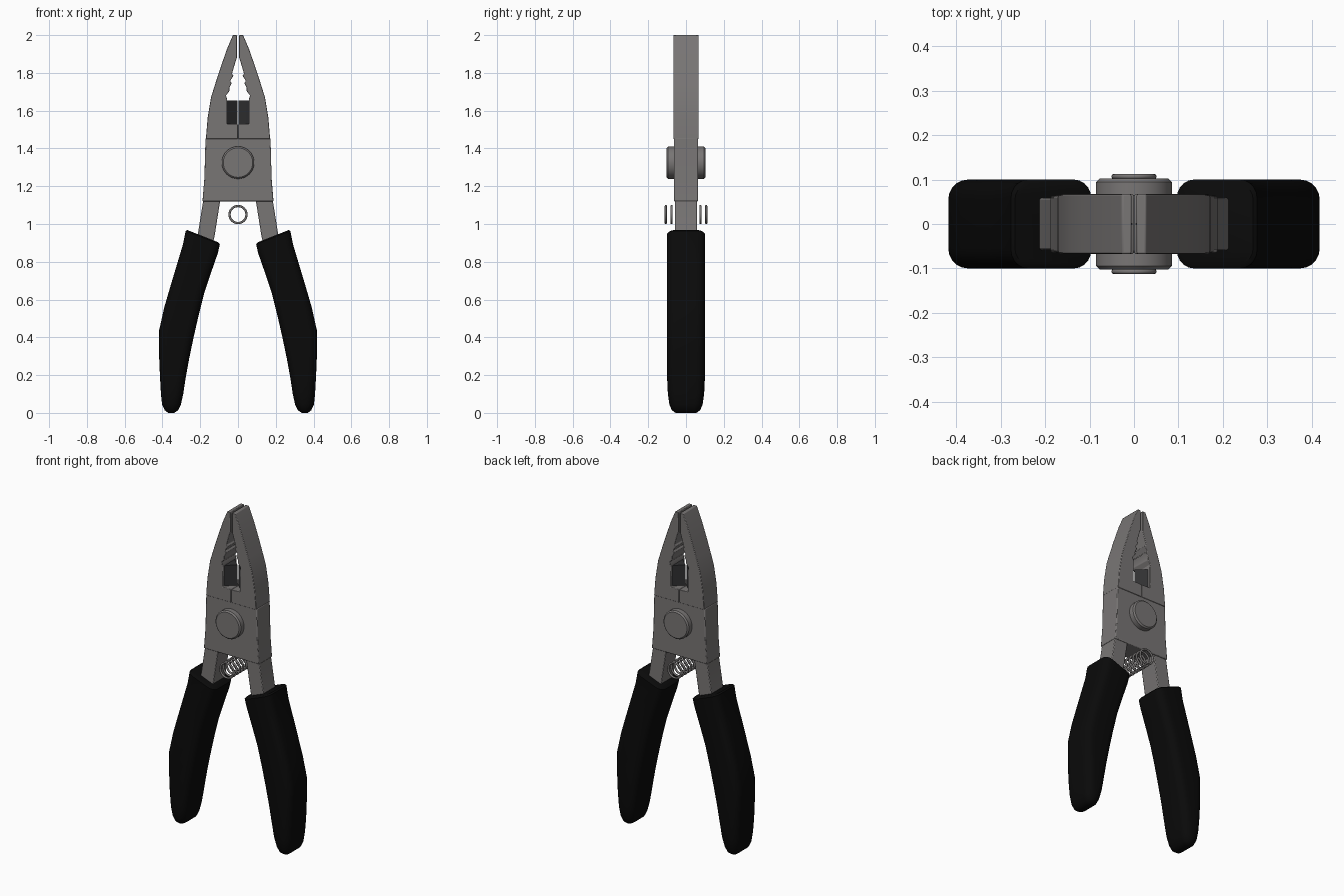
import bpy, bmesh, math
from mathutils import Vector

if "Cube" in bpy.data.objects:
    bpy.data.objects.remove(bpy.data.objects["Cube"])


def material(name, c):
    m = bpy.data.materials.new(name)
    m.diffuse_color = (*c, 1)
    m.use_nodes = True
    m.node_tree.nodes["Principled BSDF"].inputs["Base Color"].default_value = m.diffuse_color
    return m


STEEL = material("steel_grey", (0.19, 0.18, 0.178))
DARK = material("dark_steel", (0.03, 0.03, 0.032))
BLACK = material("black_rubber", (0.003, 0.003, 0.003))


def finish(name, bm, mat, angle=30):
    bmesh.ops.recalc_face_normals(bm, faces=bm.faces)
    me = bpy.data.meshes.new(name)
    bm.to_mesh(me)
    bm.free()
    ob = bpy.data.objects.new(name, me)
    bpy.context.collection.objects.link(ob)
    me.materials.append(mat)
    bpy.ops.object.select_all(action='DESELECT')
    ob.select_set(True)
    bpy.context.view_layer.objects.active = ob
    bpy.ops.object.shade_smooth_by_angle(angle=math.radians(angle))
    return ob


def plate(name, pts, half, mat, s=1, bevel=0.0):
    """Extrude an x-z outline through y; s = -1 mirrors it."""
    bm = bmesh.new()
    f = bm.faces.new([bm.verts.new((s * x, -half, z)) for x, z in pts])
    r = bmesh.ops.extrude_face_region(bm, geom=[f])
    bmesh.ops.translate(bm, vec=(0, 2 * half, 0),
                        verts=[v for v in r["geom"] if isinstance(v, bmesh.types.BMVert)])
    ob = finish(name, bm, mat)
    if bevel:
        b = ob.modifiers.new("bevel", 'BEVEL')
        b.width, b.segments = bevel, 2
        b.limit_method, b.angle_limit = 'ANGLE', math.radians(40)
    return ob


def loft(name, rings, mat, angle=40):
    """Skin a list of closed rings and cap both ends."""
    bm = bmesh.new()
    vr = [[bm.verts.new(p) for p in r] for r in rings]
    n = len(vr[0])
    for a, b in zip(vr, vr[1:]):
        for i in range(n):
            bm.faces.new((a[i], a[(i + 1) % n], b[(i + 1) % n], b[i]))
    bm.faces.new(vr[0])
    bm.faces.new(vr[-1])
    return finish(name, bm, mat, angle)


def rounded_ring(a, b, hy, rad):
    """Rounded rectangle spanning points a-b in the x-z plane and +-hy in y."""
    a, b = Vector(a), Vector(b)
    mid, w = (a + b) / 2, (b - a).length / 2
    u = (b - a).normalized()
    rad = min(rad, w * 0.95, hy * 0.95)
    out = []
    for k in range(4):
        q = math.radians(45 + 90 * k)
        cu = math.copysign(w - rad, math.cos(q))
        cy = math.copysign(hy - rad, math.sin(q))
        for j in range(6):
            t = math.radians(90 * k + 18 * j)
            p = mid + u * (cu + rad * math.cos(t))
            out.append((p.x, cy + rad * math.sin(t), p.y))
    return out


# Outlines of the right half (x, z)
JAW = [(0.006, 2.0), (0.006, 1.88), (0.013, 1.86), (0.032, 1.795), (0.024, 1.785),
       (0.042, 1.757), (0.033, 1.747), (0.046, 1.72), (0.045, 1.705), (0.064, 1.68),
       (0.057, 1.66), (0.058, 1.53), (0.001, 1.53), (0.001, 1.45), (0.17, 1.45),
       (0.161, 1.56), (0.143, 1.67), (0.118, 1.75), (0.092, 1.83), (0.057, 1.93),
       (0.027, 2.0)]
SHANK = [(0.02, 1.32), (0.165, 1.32), (0.185, 1.12), (0.212, 0.95), (0.26, 0.72),
         (0.19, 0.72), (0.125, 0.93), (0.095, 1.12)]
# Grip stations: inner point, outer point, half depth, corner radius
GRIP = [((0.104, 0.903), (0.268, 0.968), 0.09, 0.035),
        ((0.096, 0.893), (0.277, 0.963), 0.1, 0.042),
        ((0.107, 0.845), (0.292, 0.89), 0.1, 0.045),
        ((0.14, 0.75), (0.322, 0.79), 0.1, 0.045),
        ((0.18, 0.63), (0.355, 0.68), 0.1, 0.045),
        ((0.21, 0.51), (0.39, 0.56), 0.1, 0.045),
        ((0.235, 0.40), (0.417, 0.44), 0.1, 0.045),
        ((0.258, 0.29), (0.418, 0.31), 0.1, 0.045),
        ((0.278, 0.18), (0.413, 0.19), 0.1, 0.045),
        ((0.29, 0.10), (0.408, 0.10), 0.096, 0.045),
        ((0.302, 0.045), (0.402, 0.045), 0.088, 0.044),
        ((0.317, 0.014), (0.388, 0.014), 0.075, 0.034),
        ((0.338, 0.0), (0.37, 0.0), 0.055, 0.015)]

for s, side in ((1, "right"), (-1, "left")):
    # Jaw, shank and cutting blade
    plate(side + "_jaw", JAW, 0.067, STEEL, s, 0.003)
    plate(side + "_shank", SHANK, 0.058, STEEL, s, 0.004)
    loft(side + "_cutter", [[(s * 0.062, -0.055, z), (s * 0.012, -0.008, z),
                             (s * 0.003, 0.0, z), (s * 0.012, 0.008, z),
                             (s * 0.062, 0.055, z)] for z in (1.525, 1.655)], DARK)
    # Rubber grip
    loft(side + "_grip", [rounded_ring((s * a[0], a[1]), (s * b[0], b[1]), h, r)
                          for a, b, h, r in GRIP], BLACK)

# Joint body
plate("joint_body", [(-0.188, 1.12), (0.188, 1.12), (0.178, 1.24), (0.172, 1.455),
                     (-0.172, 1.455), (-0.178, 1.24)], 0.064, STEEL, 1, 0.005)

# Pivot rivet
prof = [(0.078, -0.102), (0.086, -0.094), (0.086, 0.094), (0.078, 0.102)]
loft("pivot_rivet", [[(r * math.cos(math.tau * i / 40), y, 1.325 + r * math.sin(math.tau * i / 40))
                      for i in range(40)] for r, y in prof], STEEL, 30)

# Return spring coils
for i in range(8):
    bpy.ops.mesh.primitive_torus_add(
        major_radius=0.045, minor_radius=0.006, major_segments=32, minor_segments=8,
        location=(0, -0.107 + i * 0.214 / 7, 1.05), rotation=(math.pi / 2, 0, 0))
    coil = bpy.context.object
    coil.name = f"spring_coil_{i + 1}"
    coil.data.materials.append(STEEL)
    bpy.ops.object.shade_smooth()
